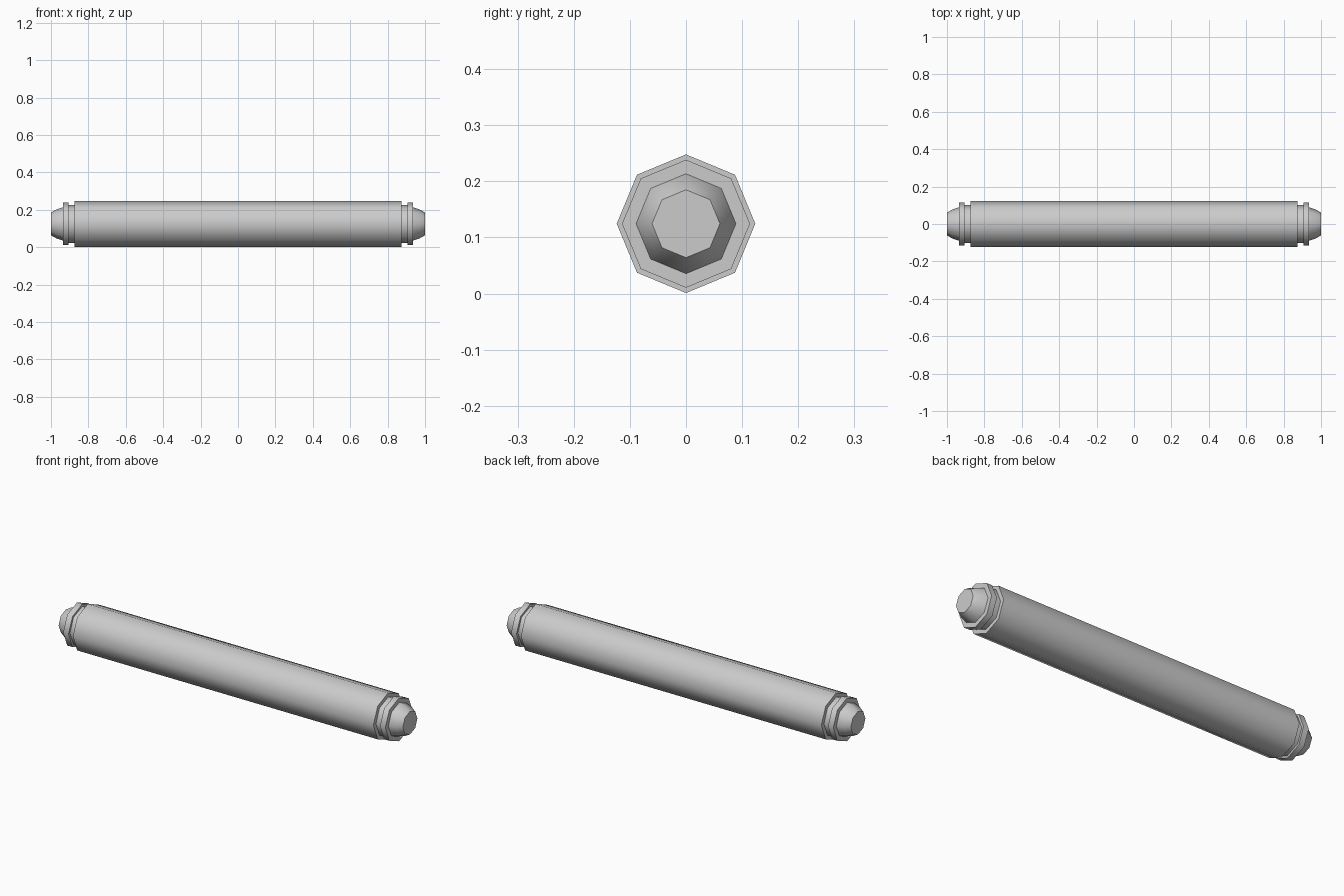
import bpy, math

if "Cube" in bpy.data.objects:
    bpy.data.objects.remove(bpy.data.objects["Cube"])

SIDES = 8
AXIS_Z = 0.1245


def lathe_x(name, profile):
    """Closed solid turned around the long axis from (x, radius) rings."""
    verts, faces = [], []
    for x, r in profile:
        for i in range(SIDES):
            a = 2 * math.pi * i / SIDES
            verts.append((x, r * math.cos(a), AXIS_Z + r * math.sin(a)))
    for k in range(len(profile) - 1):
        for i in range(SIDES):
            j = (i + 1) % SIDES
            a, b = k * SIDES, (k + 1) * SIDES
            faces.append((a + i, a + j, b + j, b + i))
    last = (len(profile) - 1) * SIDES
    faces.append(tuple(reversed(range(SIDES))))
    faces.append(tuple(range(last, last + SIDES)))
    mesh = bpy.data.meshes.new(name)
    mesh.from_pydata(verts, [], faces)
    obj = bpy.data.objects.new(name, mesh)
    bpy.context.collection.objects.link(obj)
    # smooth around the octagon, sharp at the steps
    bpy.ops.object.select_all(action='DESELECT')
    obj.select_set(True)
    bpy.context.view_layer.objects.active = obj
    bpy.ops.object.shade_smooth_by_angle(angle=math.radians(50))
    return obj


# One continuous turned shape: end cap, flange, neck, then the long body
right_end = [
    (0.873, 0.1235), (0.873, 0.102),   # body shoulder
    (0.905, 0.102), (0.905, 0.114),    # neck
    (0.936, 0.114), (0.936, 0.089),    # flange
    (0.972, 0.077), (1.0, 0.0605),     # tapered tip
]
left_end = [(-x, r) for x, r in reversed(right_end)]
lathe_x("roller_tube", left_end + right_end)
